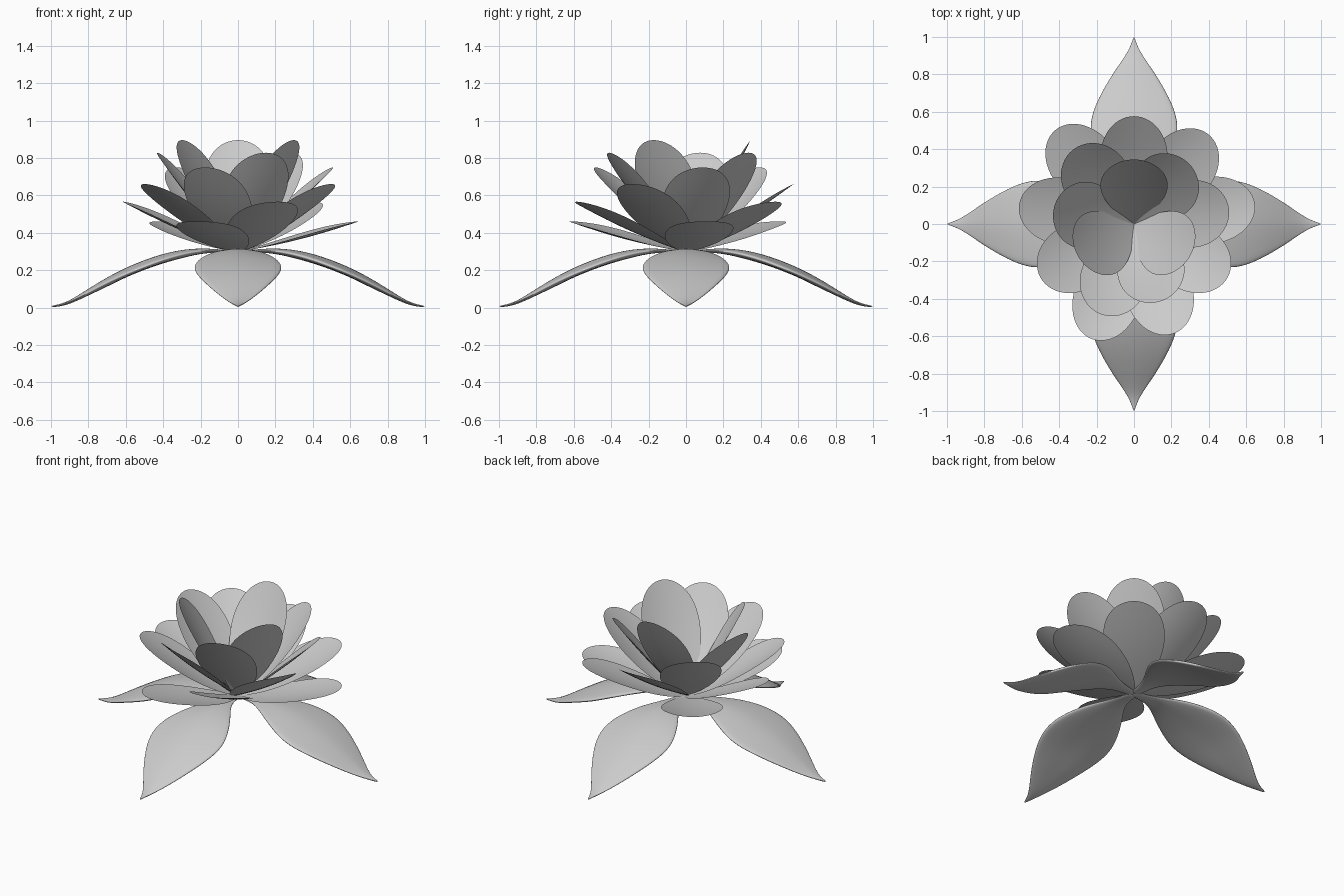
import bpy, math
from mathutils import Matrix, Vector

if "Cube" in bpy.data.objects:
    bpy.data.objects.remove(bpy.data.objects["Cube"])


def sheet(name, rows, matrix, subsurf=0, closed=False):
    n = len(rows[0])
    verts = [p for row in rows for p in row]
    cols = n if closed else n - 1
    faces = [(i * n + j, (i + 1) * n + j, (i + 1) * n + (j + 1) % n, i * n + (j + 1) % n)
             for i in range(len(rows) - 1) for j in range(cols)]
    if closed:
        last = (len(rows) - 1) * n
        faces.append(tuple(range(n)))
        faces.append(tuple(last + j for j in reversed(range(n))))
    me = bpy.data.meshes.new(name)
    me.from_pydata(verts, [], faces)
    me.transform(matrix)
    me.polygons.foreach_set("use_smooth", [True] * len(faces))
    ob = bpy.data.objects.new(name, me)
    bpy.context.collection.objects.link(ob)
    if subsurf:
        m = ob.modifiers.new("smooth", 'SUBSURF')
        m.levels = m.render_levels = subsurf
    return ob


# Petal outline: narrow base, round tip, slightly cupped
def petal_rows(length, half_width, cup, steps=24, across=10):
    rows = []
    for i in range(steps + 1):
        t = max(0.004, math.sin(math.pi / 2 * i / steps))
        w = half_width / 0.412 * t ** 0.82 * math.sqrt(max(0, 1 - t))
        w = max(w, 0.0005)
        row = []
        for j in range(across + 1):
            u = 2 * j / across - 1
            lift = cup * (u * w / half_width) ** 2 - 0.015 * math.sin(math.pi * t)
            row.append(Vector((t * length, u * w, lift)))
        rows.append(row)
    return rows


# Six layers of three petals, each layer lower and turned by 40 degrees
tilts = [60, 50.5, 41.3, 32.2, 23.3, 14]
for layer, tilt in enumerate(tilts):
    length = 0.69 - 0.003 * layer
    for k in range(3):
        yaw = 90 - 40 * layer + 120 * k
        mat = (Matrix.Translation((0, 0, 0.298))
               @ Matrix.Rotation(math.radians(yaw), 4, 'Z')
               @ Matrix.Rotation(math.radians(-tilt), 4, 'Y'))
        sheet(f"petal_{layer + 1}_{k + 1}", petal_rows(length, 0.178, 0.022), mat)

# Four drooping pointed leaves with a full underside: (radius, half width, ridge height)
leaf = [(0.0, 0.03, 0.305), (0.08, 0.035, 0.31), (0.17, 0.065, 0.318),
        (0.28, 0.145, 0.315), (0.40, 0.212, 0.291), (0.50, 0.241, 0.257),
        (0.60, 0.224, 0.216), (0.70, 0.177, 0.164), (0.80, 0.117, 0.102),
        (0.88, 0.06, 0.05), (0.94, 0.022, 0.02), (1.0, 0.003, 0.01)]
across = [-1, -0.75, -0.4, 0, 0.4, 0.75, 1]
rows = []
for r, w, z in leaf:
    def point(u, depth):
        droop = 0.12 * w * abs(u) ** 1.5
        return Vector((r, u * w, z - droop - depth))
    thick = 0.008 + 0.045 * min(1, w / 0.18)
    top = [point(u, 0) for u in across]
    belly = [point(u, 0.35 * thick + 0.65 * thick * (1 - u * u)) for u in reversed(across)]
    rows.append(top + belly)
for k in range(4):
    sheet(f"leaf_{k + 1}", rows, Matrix.Rotation(math.pi / 2 * k, 4, 'Z'),
          subsurf=2, closed=True)
